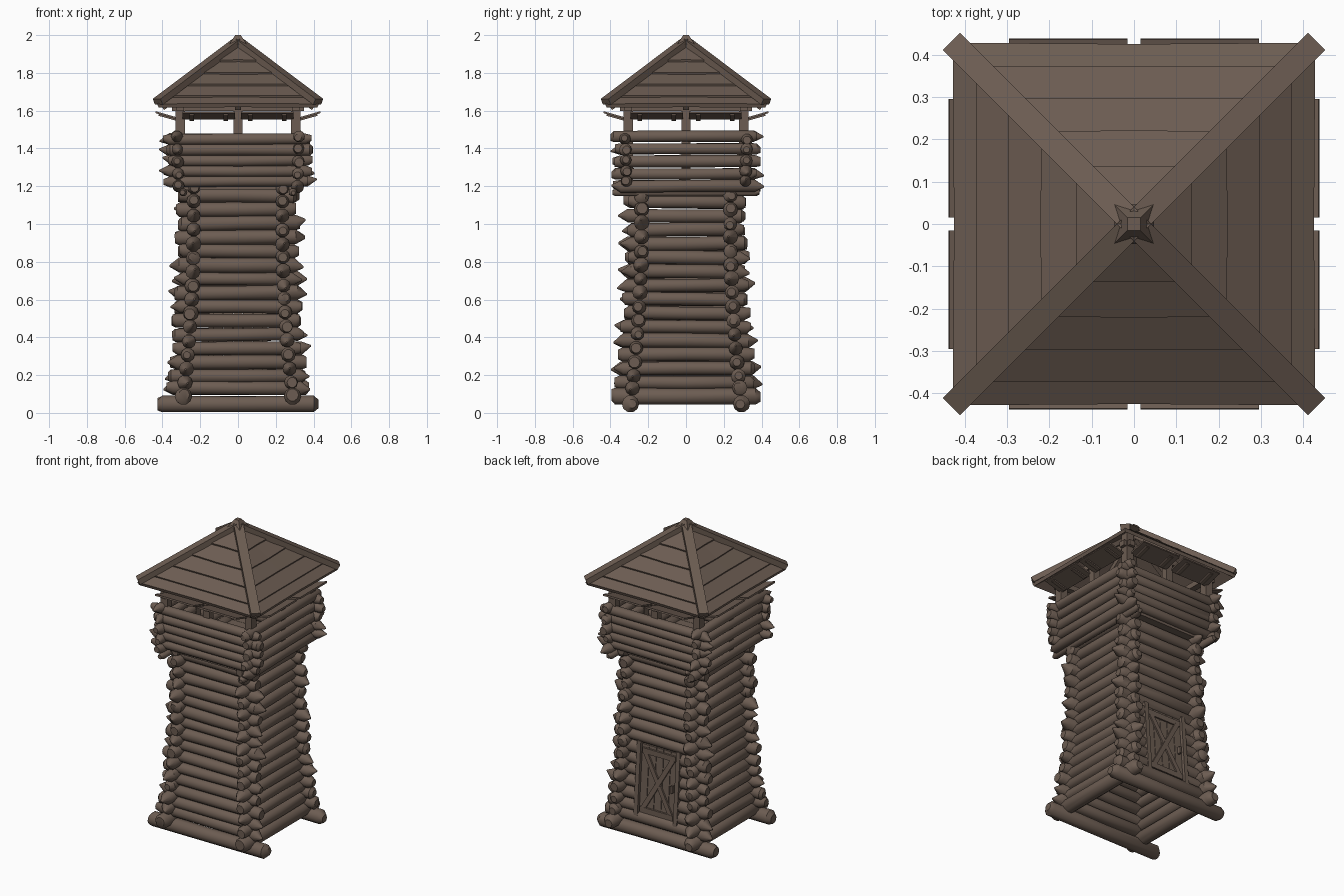
import bpy, bmesh, math, random
from mathutils import Vector, Matrix

if "Cube" in bpy.data.objects:
    bpy.data.objects.remove(bpy.data.objects["Cube"])

random.seed(7)
R = random.uniform

wood = bpy.data.materials.new("weathered_brown_wood")
wood.diffuse_color = (0.150, 0.108, 0.084, 1)
wood.use_nodes = True
wood.node_tree.nodes["Principled BSDF"].inputs["Base Color"].default_value = wood.diffuse_color


def finish(bm, name, smooth=False):
    bmesh.ops.recalc_face_normals(bm, faces=bm.faces)
    me = bpy.data.meshes.new(name)
    bm.to_mesh(me)
    bm.free()
    me.materials.append(wood)
    ob = bpy.data.objects.new(name, me)
    bpy.context.collection.objects.link(ob)
    if smooth:
        bpy.ops.object.select_all(action='DESELECT')
        ob.select_set(True)
        bpy.context.view_layer.objects.active = ob
        bpy.ops.object.shade_smooth_by_angle(angle=0.7)
    return ob


def log(bm, p0, p1, r, ends=(None, None), n=10):
    """Hewn log: straight shaft with a blunt or pointed axe-cut at each end."""
    p0, p1 = Vector(p0), Vector(p1)
    d = (p1 - p0).normalized()
    s = d.cross(Vector((0, 0, 1))).normalized()
    u = s.cross(d)
    stations = []
    for p, sign, kind in ((p0, 1, ends[0]), (p1, -1, ends[1])):
        kind = kind or ("point" if random.random() < 0.35 else "blunt")
        if kind == "point":
            off = s * R(-.4, .4) * r + u * R(-.4, .4) * r
            pair = [(p - d * sign * 0.025 + off, r * 0.12), (p + d * sign * 0.025, r)]
        elif kind == "flat":
            pair = [(p, r * 0.97), (p + d * sign * 0.01, r)]
        else:
            off = s * R(-.2, .2) * r + u * R(-.2, .2) * r
            pair = [(p + off, r * R(.5, .75)), (p + d * sign * R(.015, .035), r)]
        stations += pair if sign == 1 else pair[::-1]
    mid = (p0 + p1) / 2 + u * R(-.003, .003)
    stations.insert(2, (mid, r * R(.94, 1.04)))
    rings = []
    for c, rad in stations:
        rings.append([bm.verts.new(c + (s * math.cos(a) + u * math.sin(a)) * rad)
                      for a in (2 * math.pi * k / n for k in range(n))])
    for a, b in zip(rings, rings[1:]):
        for k in range(n):
            bm.faces.new((a[k], a[(k + 1) % n], b[(k + 1) % n], b[k]))
    bm.faces.new(rings[0])
    bm.faces.new(rings[-1])


def beam(bm, p0, p1, w, h, up=(0, 0, 1)):
    """Rectangular beam from p0 to p1, w across and h along the up direction."""
    p0, p1 = Vector(p0), Vector(p1)
    d = p1 - p0
    s = d.cross(Vector(up)).normalized()
    u = s.cross(d).normalized()
    m = Matrix((s * w, d, u * h)).transposed().to_4x4()
    m.translation = (p0 + p1) / 2
    bmesh.ops.create_cube(bm, size=1, matrix=m)


def turn(k, x, y, z):
    """Rotate a point by k quarter turns round the tower."""
    for _ in range(k % 4):
        x, y = -y, x
    return Vector((x, y, z))


def half(z):
    """Wall distance from the centre, flared at the foot."""
    return 0.235 + 0.065 * max(0, 1 - z) ** 2


# log walls: sides 0 front, 1 right, 2 back, 3 left
DOOR0, DOOR1, DOORW = 0.155, 0.60, 0.15
for k, name in enumerate(("front_wall", "right_wall", "back_wall", "left_wall")):
    bm = bmesh.new()
    along_x = k % 2 == 0
    for i in range(16):
        z = (0.048 if along_x else 0.088) + 0.0735 * i
        if i == 1 and along_x:
            z += 0.012
        h = half(z)
        r = 0.046 if i == 0 else R(.036, .042)
        a, b = (h + R(.07, .10) for _ in range(2))
        ends = (None, None)
        if i == 0:
            a = b = 0.425 if along_x else 0.395
            ends = ("blunt", "blunt")
        t = 0 if i == 0 else R(-.005, .005)
        if k == 2 and DOOR0 < z < DOOR1:  # logs stop at the doorway
            log(bm, turn(k, -a, -h, z), turn(k, -DOORW, -h, z), r, (None, "flat"))
            log(bm, turn(k, DOORW, -h, z), turn(k, b, -h, z), r, ("flat", None))
        else:
            log(bm, turn(k, -a, -h, z - t), turn(k, b, -h, z + t), r, ends)
    finish(bm, name, True)

# parapet of thinner logs round the lookout
bm = bmesh.new()
for k in range(4):
    for i in range(5):
        z = (1.225 if k % 2 == 0 else 1.20) + (0.056 if k % 2 == 0 else 0.066) * i
        h = 0.315 + 0.002 * i
        t = R(-.004, .004)
        log(bm, turn(k, -h - R(.05, .08), -h, z - t), turn(k, h + R(.05, .08), -h, z + t),
            R(.030, .035))
finish(bm, "parapet_logs", True)

# lookout floor planks and the logs that carry them
bm = bmesh.new()
for i in range(8):
    y = -0.2695 + 0.077 * i
    beam(bm, (-0.33, y, 1.19), (0.33, y, 1.19), 0.075, 0.02)
finish(bm, "lookout_floor")
bm = bmesh.new()
for x in (-0.29, 0.29):
    log(bm, (x, -0.39, 1.168), (x, 0.39, 1.168), 0.022, ("blunt", "blunt"))
finish(bm, "floor_bearers", True)

# roof posts, wall plates and rafters
bm = bmesh.new()
for k in range(4):
    beam(bm, turn(k, -0.305, -0.305, 1.20), turn(k, -0.305, -0.305, 1.69), 0.05, 0.05, (0, 1, 0))
    beam(bm, turn(k, 0, -0.305, 1.20), turn(k, 0, -0.305, 1.68), 0.045, 0.045, (0, 1, 0))
finish(bm, "roof_posts")
bm = bmesh.new()
for k in range(4):
    beam(bm, turn(k, -0.35, -0.305, 1.615), turn(k, 0.35, -0.305, 1.615), 0.04, 0.035)
    beam(bm, turn(k, 0, -0.40, 1.615), turn(k, 0, -0.02, 1.919), 0.03, 0.03)
finish(bm, "wall_plates_and_rafters")

# propped-open shutters, two on each side
bm = bmesh.new()
for k in range(4):
    for x in (-0.155, 0.155):
        beam(bm, turn(k, x, -0.315, 1.557), turn(k, x, -0.437, 1.592), 0.28, 0.01)
        for dx in (-0.09, 0.09):
            beam(bm, turn(k, x + dx, -0.325, 1.551), turn(k, x + dx, -0.42, 1.578), 0.025, 0.01)
finish(bm, "open_shutters")

# roof of overlapping board courses
def roof_z(r):
    return 1.62 + (0.42 - r) * 0.8


bm = bmesh.new()
edges = [0.42, 0.365, 0.29, 0.21, 0.13, 0.01]
for r0, r1 in zip(edges, edges[1:]):
    r1 = max(r1 - 0.015, 0.005)
    profile = [(r0, roof_z(r0) - 0.004), (r0 + 0.008, roof_z(r0) + 0.016),
               (r1, roof_z(r1) + 0.006), (r1, roof_z(r1) - 0.004)]
    # each edge carries a midpoint so the boards bow slightly
    bow = R(-.005, .005)
    ring = []
    for r, z in profile:
        pts = []
        for k in range(4):
            pts.append(bm.verts.new(turn(k, -r, -r, z)))
            q = max(r + bow, 0.004)
            pts.append(bm.verts.new(turn(k, 0, -q, z - bow * 0.8)))
        ring.append(pts)
    for a, b in zip(ring, ring[1:] + ring[:1]):
        for j in range(8):
            bm.faces.new((a[j], a[(j + 1) % 8], b[(j + 1) % 8], b[j]))
finish(bm, "roof_boards")

# hip boards along the roof corners and the cap on the peak
bm = bmesh.new()
for k in range(4):
    beam(bm, turn(k, -0.425, -0.425, 1.647), turn(k, -0.005, -0.005, 1.963), 0.058, 0.035)
finish(bm, "roof_hips")
bm = bmesh.new()
cap = Matrix.Translation((0, 0, 1.975)) @ Matrix.Rotation(math.pi / 4, 4, 'Z')
bmesh.ops.create_cone(bm, cap_ends=True, segments=4, radius1=0.047 * 1.414,
                      radius2=0.015 * 1.414, depth=0.05, matrix=cap)
finish(bm, "roof_cap")

# plank door in the back wall, leaning with the wall
def door_point(x, t, out=0.0):
    z = DOOR0 + (DOOR1 - DOOR0) * t
    return Vector((x, 0.290 - 0.035 * t + out, z))


Y = (0, 1, 0)
bm = bmesh.new()
for i in range(5):
    x = -0.104 + 0.052 * i
    beam(bm, door_point(x, 0.0), door_point(x, 1.0), 0.049, 0.02, Y)
finish(bm, "door_planks")
bm = bmesh.new()
for t in (0.08, 0.92):
    beam(bm, door_point(-0.12, t, .014), door_point(0.12, t, .014), 0.035, 0.014, Y)
beam(bm, door_point(-0.1, 0.1, .013), door_point(0.1, 0.9, .013), 0.03, 0.014, Y)
beam(bm, door_point(0.1, 0.1, .015), door_point(-0.1, 0.9, .015), 0.03, 0.014, Y)
beam(bm, door_point(-0.105, 0.44, .02), door_point(-0.105, 0.54, .02), 0.014, 0.025, Y)
finish(bm, "door_braces_and_handle")
bm = bmesh.new()
for x in (-0.142, 0.142):
    beam(bm, door_point(x, -0.04), door_point(x, 1.04), 0.028, 0.06, Y)
finish(bm, "door_frame")
